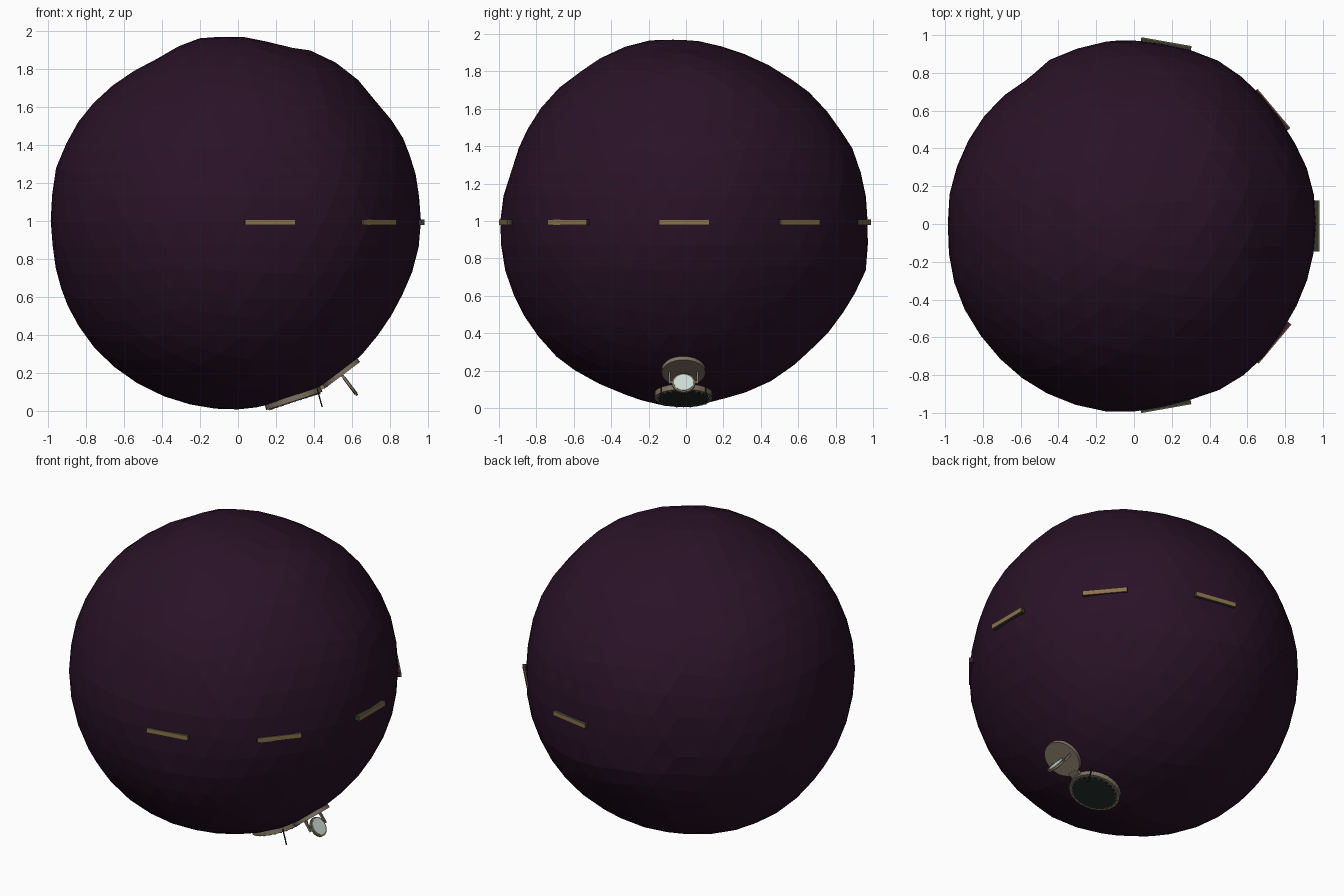
import bpy, bmesh, math
from mathutils import Vector, Matrix

if "Cube" in bpy.data.objects:
    bpy.data.objects.remove(bpy.data.objects["Cube"])


def material(name, rgb):
    m = bpy.data.materials.new(name)
    m.diffuse_color = (*rgb, 1)
    m.use_nodes = True
    m.node_tree.nodes["Principled BSDF"].inputs["Base Color"].default_value = m.diffuse_color
    return m


ROCK = material("dark plum rock", (0.022, 0.006, 0.020))
GOLD = material("dull gold", (0.25, 0.17, 0.07))
CASING = material("green grey casing", (0.035, 0.04, 0.03))
PLUM = material("plum casing", (0.045, 0.014, 0.03))
BEIGE = material("beige metal", (0.21, 0.17, 0.125))
GLASS = material("dark glass", (0.014, 0.022, 0.018))
PALE = material("pale lens", (0.60, 0.72, 0.66))


def finish(bm, name, *mats):
    me = bpy.data.meshes.new(name)
    bm.to_mesh(me)
    bm.free()
    for m in mats:
        me.materials.append(m)
    ob = bpy.data.objects.new(name, me)
    bpy.context.collection.objects.link(ob)
    return ob


def frame(centre, normal):
    """Matrix whose local z follows normal and local y follows world y."""
    z = Vector(normal).normalized()
    x = Vector((0, 1, 0)).cross(z).normalized()
    m = Matrix((x, z.cross(x), z)).transposed().to_4x4()
    return Matrix.Translation(centre) @ m


def disc(name, centre, normal, radius, depth, mat, sides=32):
    bm = bmesh.new()
    bmesh.ops.create_cone(bm, cap_ends=True, segments=sides, radius1=radius,
                          radius2=radius, depth=depth, matrix=frame(centre, normal))
    return finish(bm, name, mat)


def box(name, matrix, size, mat):
    bm = bmesh.new()
    bmesh.ops.create_cube(bm, size=1, matrix=matrix @ Matrix.Diagonal((*size, 1)))
    return finish(bm, name, mat)


# Rock outlines in the three main planes, z measured from the middle
XZ = [(-.98, .03), (-.96, .27), (-.77, .61), (-.67, .70), (-.42, .85), (-.22, .96),
      (-.08, .965), (.22, .91), (.38, .895), (.58, .79), (.72, .63), (.87, .43),
      (.94, .22), (.955, -.13), (.90, -.30), (.80, -.50), (.64, -.71), (.45, -.86),
      (.20, -.95), (-.05, -.99), (-.17, -.98), (-.50, -.87), (-.66, -.76),
      (-.76, -.66), (-.93, -.36), (-.97, -.15)]
YZ = [(-1, -.02), (-.93, .26), (-.84, .50), (-.69, .70), (-.60, .77), (-.33, .93),
      (-.20, .97), (.05, .96), (.23, .91), (.52, .78), (.65, .69), (.81, .50),
      (.89, .38), (.96, 0), (.97, -.13), (.96, -.28), (.86, -.45), (.65, -.70),
      (.40, -.88), (.14, -.95), (.04, -.99), (-.10, -.99), (-.38, -.90),
      (-.70, -.72), (-.80, -.60), (-.93, -.38)]
XY = [(-.985, 0), (-.97, .20), (-.94, .29), (-.75, .62), (-.55, .77), (-.46, .86),
      (-.22, .95), (-.09, .98), (.15, .95), (.45, .86), (.65, .70), (.80, .50),
      (.94, .21), (.955, 0), (.92, -.27), (.80, -.53), (.64, -.75), (.44, -.88),
      (.20, -.94), (-.05, -.985), (-.16, -.99), (-.54, -.85), (-.71, -.71),
      (-.85, -.53), (-.93, -.38)]


def polar(points):
    p = sorted((math.atan2(v, h), math.hypot(h, v)) for h, v in points)
    t = 2 * math.pi
    return [(p[-1][0] - t, p[-1][1])] + p + [(p[0][0] + t, p[0][1])]


def radius_at(table, h, v):
    a = math.atan2(v, h)
    for (a0, r0), (a1, r1) in zip(table, table[1:]):
        if a0 <= a <= a1:
            return r0 + (r1 - r0) * (a - a0) / max(a1 - a0, 1e-6)
    return 0.97


# Rock body: faceted sphere blended between the outlines
front, side, top = polar(XZ), polar(YZ), polar(XY)
bm = bmesh.new()
bmesh.ops.create_icosphere(bm, subdivisions=4, radius=1)
for v in bm.verts:
    d = v.co.normalized()
    parts = [(radius_at(front, d.x, d.z), d.y), (radius_at(side, d.y, d.z), d.x),
             (radius_at(top, d.x, d.y), d.z)]
    w = [1 / (off * off + 0.02) for _, off in parts]
    r = sum(p[0] * k for p, k in zip(parts, w)) / sum(w)
    v.co = d * r * 1.003 + Vector((0, 0, 1))
finish(bm, "rock_body", ROCK)

# Slot lights around the equator: casing with a lit outer plate
for i, (deg, reach) in enumerate([(-80, .98), (-40, .972), (0, .98), (40, .965), (80, .988)]):
    a = math.radians(deg)
    n = Vector((math.cos(a), math.sin(a), 0))
    m = Matrix.Rotation(a, 4, 'Z')
    mid = Vector((0, -0.01, 0.993))
    box(f"slot_casing_{i}", Matrix.Translation(mid + n * (reach - .025)) @ m,
        (.046, .27, .03), PLUM if abs(deg) == 40 else CASING)
    box(f"slot_light_{i}", Matrix.Translation(mid + n * reach) @ m,
        (.005, .27, .03), GOLD)

# Large round window with a studded rim
Y = -0.013
n1 = Vector((.31, 0, -.95)).normalized()
c1 = Vector((.292, Y, .066))
disc("large_window_rim", c1, n1, .155, .03, BEIGE)
disc("large_window_glass", c1 + n1 * .016, n1, .137, .006, GLASS)
for i in range(24):
    m = frame(c1 + n1 * .017, n1) @ Matrix.Rotation(math.tau * i / 24, 4, 'Z')
    box(f"rim_stud_{i}", m @ Matrix.Translation((.136, 0, 0)), (.014, .007, .008), BEIGE)

# Small mounting pad and the link between both discs
n2 = Vector((.6, 0, -.8)).normalized()
c2 = Vector((.541, Y, .197))
disc("mounting_pad", c2, n2, .117, .025, BEIGE)
box("pad_link", frame((.437, Y, .122), n1 + n2), (.07, .07, .022), BEIGE)

# Upright lens held between two posts
face = Vector((.8, 0, .6))
lens = c2 + n2 * .082
disc("lens_rim", lens, face, .062, .012, BEIGE, 24)
disc("lens_face", lens + face * .007, face, .052, .004, PALE, 24)
disc("lens_back", lens - face * .007, face, .052, .004, GLASS, 24)
for s in (-1, 1):
    box(f"lens_post_{s}", frame(c2 + n2 * .045 + Vector((0, s * .075, 0)), n2),
        (.014, .012, .08), BEIGE)
    box(f"lens_pivot_{s}", frame(lens - n2 * .005 + Vector((0, s * .067, 0)), n2),
        (.010, .022, .012), BEIGE)
    # Thin antenna needles beside the window
    disc(f"needle_{s}", Vector((.43, Y + s * .118, .068)), (.27, 0, -.96), .004, .10, GLASS, 6)
